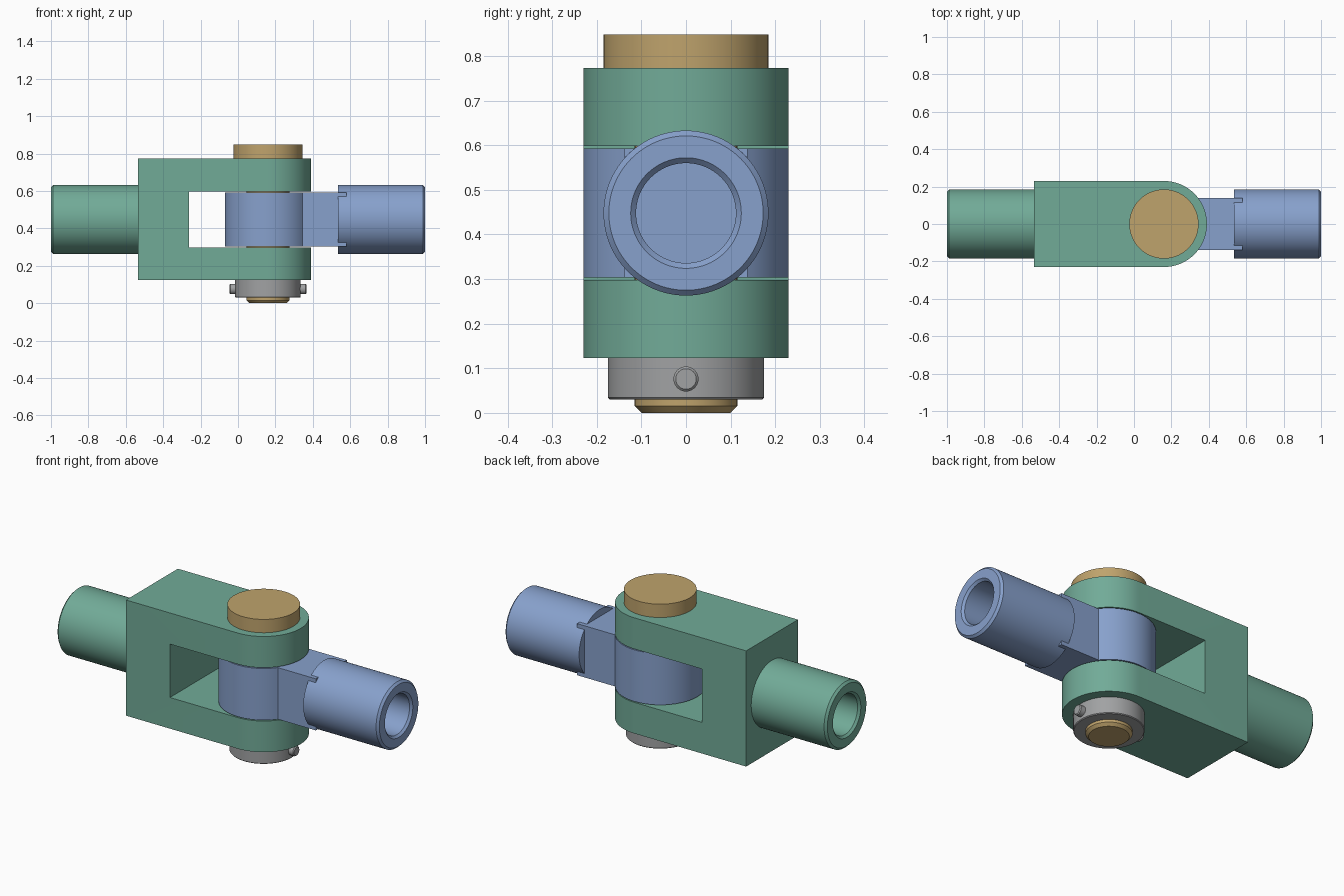
import bpy, bmesh, math
from mathutils import Matrix, Vector

if "Cube" in bpy.data.objects:
    bpy.data.objects.remove(bpy.data.objects["Cube"])

MID_Z = 0.448      # height of the shaft axis
PIN_X = 0.16       # position of the hinge axis
EYE_R = 0.23       # rounding radius of fork and eye
SEG = 96


def material(name, rgb):
    m = bpy.data.materials.new(name)
    lin = [c / 12.92 if c <= 0.04045 else ((c + 0.055) / 1.055) ** 2.4 for c in rgb]
    m.diffuse_color = (*lin, 1)
    m.use_nodes = True
    m.node_tree.nodes["Principled BSDF"].inputs["Base Color"].default_value = m.diffuse_color
    return m


GREEN = material("green", (0.445, 0.670, 0.595))
BLUE = material("blue", (0.530, 0.630, 0.800))
BRASS = material("brass", (0.750, 0.640, 0.425))
STEEL = material("steel grey", (0.630, 0.635, 0.640))


def finish(name, bm, mat):
    bmesh.ops.recalc_face_normals(bm, faces=bm.faces)
    mesh = bpy.data.meshes.new(name)
    bm.to_mesh(mesh)
    bm.free()
    obj = bpy.data.objects.new(name, mesh)
    bpy.context.collection.objects.link(obj)
    mesh.materials.append(mat)
    return obj


def smooth(obj):
    bpy.ops.object.select_all(action='DESELECT')
    obj.select_set(True)
    bpy.context.view_layer.objects.active = obj
    bpy.ops.object.shade_smooth_by_angle(angle=math.radians(30))


def lathe(name, profile, mat, matrix, seg=SEG):
    """Revolve (radius, height) points about local z; radius 0 closes an end."""
    bm = bmesh.new()
    verts = [bm.verts.new((r, 0, h)) for r, h in profile]
    edges = [bm.edges.new(p) for p in zip(verts, verts[1:])]
    bmesh.ops.spin(bm, geom=verts + edges, cent=(0, 0, 0), axis=(0, 0, 1),
                   angle=math.tau, steps=seg)
    bmesh.ops.remove_doubles(bm, verts=bm.verts, dist=1e-5)
    bm.transform(matrix)
    obj = finish(name, bm, mat)
    smooth(obj)
    return obj


def prism(name, outline, z0, z1, mat):
    """Extrude an xy outline from z0 to z1."""
    bm = bmesh.new()
    face = bm.faces.new([bm.verts.new((x, y, z0)) for x, y in outline])
    ext = bmesh.ops.extrude_face_region(bm, geom=[face])
    bmesh.ops.translate(bm, vec=(0, 0, z1 - z0),
                        verts=[g for g in ext["geom"] if isinstance(g, bmesh.types.BMVert)])
    return finish(name, bm, mat)


def arc(radius, a0, a1, n):
    return [(PIN_X + radius * math.cos(a0 + (a1 - a0) * i / n),
             radius * math.sin(a0 + (a1 - a0) * i / n)) for i in range(n + 1)]


def rect(x0, x1, half_y):
    return [(x0, -half_y), (x1, -half_y), (x1, half_y), (x0, half_y)]


# Fork: block with a rounded end and a slot cut through it
fork = prism("fork", [(-0.535, EYE_R), (-0.535, -EYE_R)]
             + arc(EYE_R, -math.pi / 2, math.pi / 2, 48), 0.123, 0.773, GREEN)
slot = prism("slot_cutter", rect(-0.262, 0.6, 0.4), 0.298, 0.598, GREEN)
cut = fork.modifiers.new("slot", 'BOOLEAN')
cut.operation, cut.object, cut.solver = 'DIFFERENCE', slot, 'EXACT'
bpy.context.view_layer.objects.active = fork
bpy.ops.object.modifier_apply(modifier=cut.name)
bpy.data.objects.remove(slot)
smooth(fork)

# Two bored shaft stubs with chamfered rims, pointing outwards along x
R, C, LEN, BORE = 0.185, 0.012, 0.465, 0.112
stub = [(0, 0), (R, 0), (R, LEN - C), (R - C, LEN), (BORE + C, LEN),
        (BORE, LEN - C), (BORE, LEN - 0.40), (0, LEN - 0.40)]
for name, side, mat in (("fork_shaft", -1, GREEN), ("eye_shaft", 1, BLUE)):
    lathe(name, stub, mat, Matrix.Translation((side * 0.535, 0, MID_Z))
          @ Matrix.Rotation(side * math.pi / 2, 4, 'Y'))

# Eye: round barrel merging into a neck, with corners running past the shaft face
NECK = 0.138
a = math.asin(NECK / EYE_R)
eye = prism("eye", arc(EYE_R, a, math.tau - a, 72)
            + [(0.535, -NECK), (0.535, NECK)], 0.303, 0.593, BLUE)
smooth(eye)

# Neck corner ribs: the slivers of the square neck lying outside the round shaft
NECK_Z = 0.145
a0, a1 = math.asin(NECK_Z / R), math.acos(NECK / R)
for sy in (-1, 1):
    for sz in (-1, 1):
        pts = [(NECK, NECK_Z)]
        for i in range(9):
            t = a0 + (a1 - a0) * i / 8
            pts.append((R * math.cos(t), R * math.sin(t)))
        bm = bmesh.new()
        f = bm.faces.new([bm.verts.new((0.53, sy * y, MID_Z + sz * z)) for y, z in pts])
        ext = bmesh.ops.extrude_face_region(bm, geom=[f])
        bmesh.ops.translate(bm, vec=(0.05, 0, 0),
                            verts=[g for g in ext["geom"] if isinstance(g, bmesh.types.BMVert)])
        finish("neck_rib", bm, BLUE)

# Hinge pin with a wide flat head and a chamfered tip
at_pin = Matrix.Translation((PIN_X, 0, 0))
lathe("hinge_pin", [(0, 0), (0.1, 0), (0.115, 0.015), (0.115, 0.773),
                    (0.185, 0.773), (0.185, 0.848), (0, 0.848)], BRASS, at_pin)

# Retaining collar under the fork
lathe("collar", [(0.115, 0.123), (0.115, 0.03), (0.171, 0.03),
                 (0.175, 0.034), (0.175, 0.123), (0.115, 0.123)], STEEL, at_pin)

# Cross pin through the collar
lathe("cross_pin", [(0, -0.205), (0.023, -0.205), (0.028, -0.2),
                    (0.028, 0.2), (0.023, 0.205), (0, 0.205)], STEEL,
      Matrix.Translation((PIN_X, 0, 0.076)) @ Matrix.Rotation(math.pi / 2, 4, 'Y'), 32)
